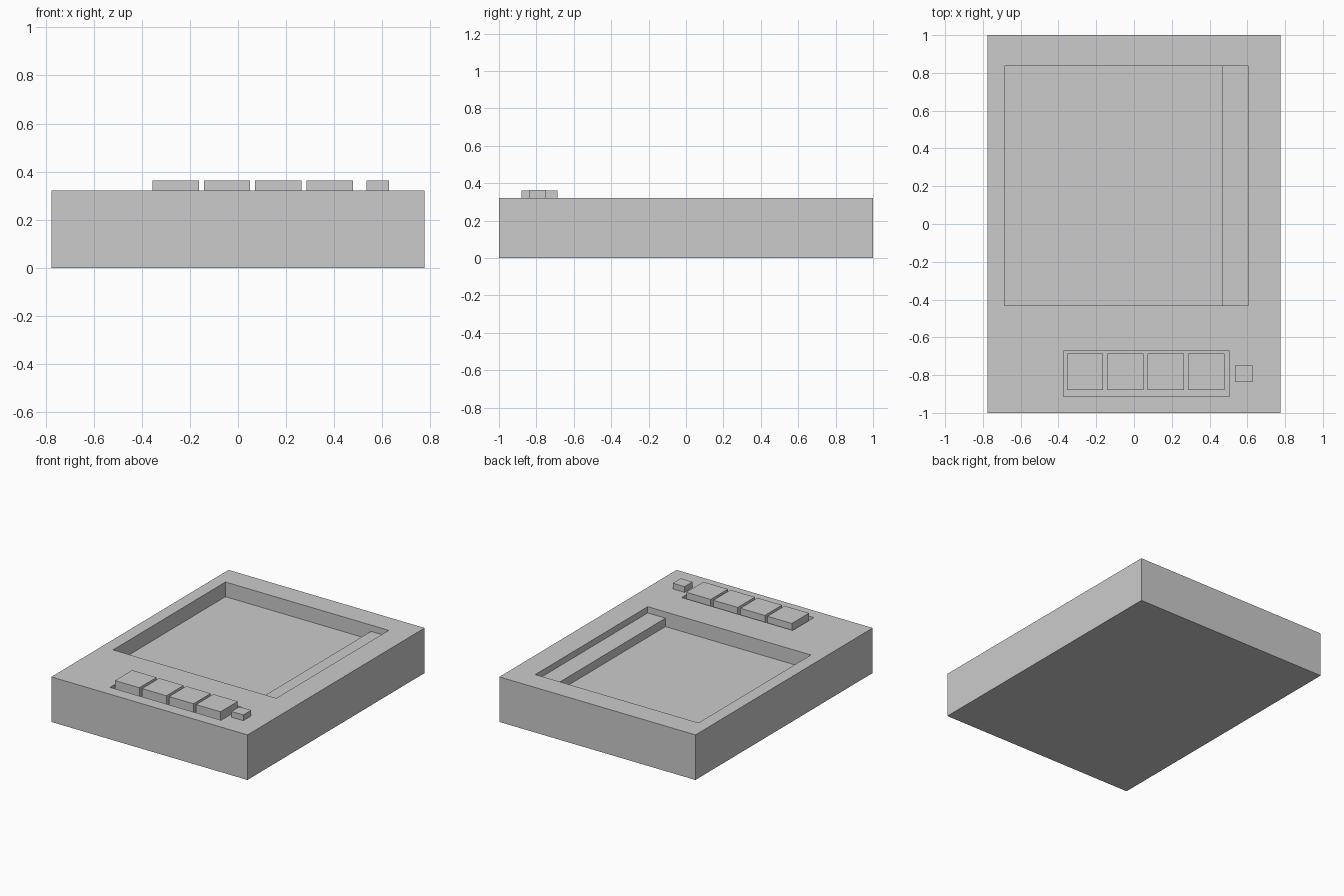
import bpy, bmesh

if "Cube" in bpy.data.objects:
    bpy.data.objects.remove(bpy.data.objects["Cube"])

TOP = 0.322          # deck height of the body
SHELF_Z = TOP - 0.045
FLOOR_Z = TOP - 0.105
SLOT_Z = TOP - 0.045


def prism(name, profile, y0, y1):
    """Extrude an (x, z) outline from y0 to y1."""
    bm = bmesh.new()
    face = bm.faces.new([bm.verts.new((x, y0, z)) for x, z in profile])
    ext = bmesh.ops.extrude_face_region(bm, geom=[face])
    moved = [v for v in ext["geom"] if isinstance(v, bmesh.types.BMVert)]
    bmesh.ops.translate(bm, verts=moved, vec=(0, y1 - y0, 0))
    bmesh.ops.recalc_face_normals(bm, faces=bm.faces)
    mesh = bpy.data.meshes.new(name)
    bm.to_mesh(mesh)
    bm.free()
    obj = bpy.data.objects.new(name, mesh)
    bpy.context.collection.objects.link(obj)
    return obj


def box(name, x0, x1, y0, y1, z0, z1):
    return prism(name, [(x0, z0), (x1, z0), (x1, z1), (x0, z1)], y0, y1)


def cut(target, cutter):
    mod = target.modifiers.new("cut", "BOOLEAN")
    mod.operation = "DIFFERENCE"
    mod.solver = "EXACT"
    mod.object = cutter
    bpy.context.view_layer.objects.active = target
    bpy.ops.object.modifier_apply(modifier=mod.name)
    bpy.data.objects.remove(cutter, do_unlink=True)


# Body slab
body = box("body", -0.775, 0.775, -1, 1, 0, TOP)

# Large well with a raised shelf along its right side
cut(body, prism("well_cutter", [
    (-0.685, FLOOR_Z), (0.465, FLOOR_Z), (0.465, SHELF_Z),
    (0.605, SHELF_Z), (0.605, 0.5), (-0.685, 0.5)], -0.432, 0.837))

# Shallow slot that holds the row of keys
cut(body, box("slot_cutter", -0.372, 0.506, -0.913, -0.673, SLOT_Z, 0.5))

# Row of four large keys
for i in range(4):
    x = -0.356 + i * 0.2137
    box(f"key_{i + 1}", x, x + 0.193, -0.88, -0.686, SLOT_Z, 0.362)

# Small separate button
box("small_button", 0.535, 0.628, -0.837, -0.748, TOP, 0.363)
